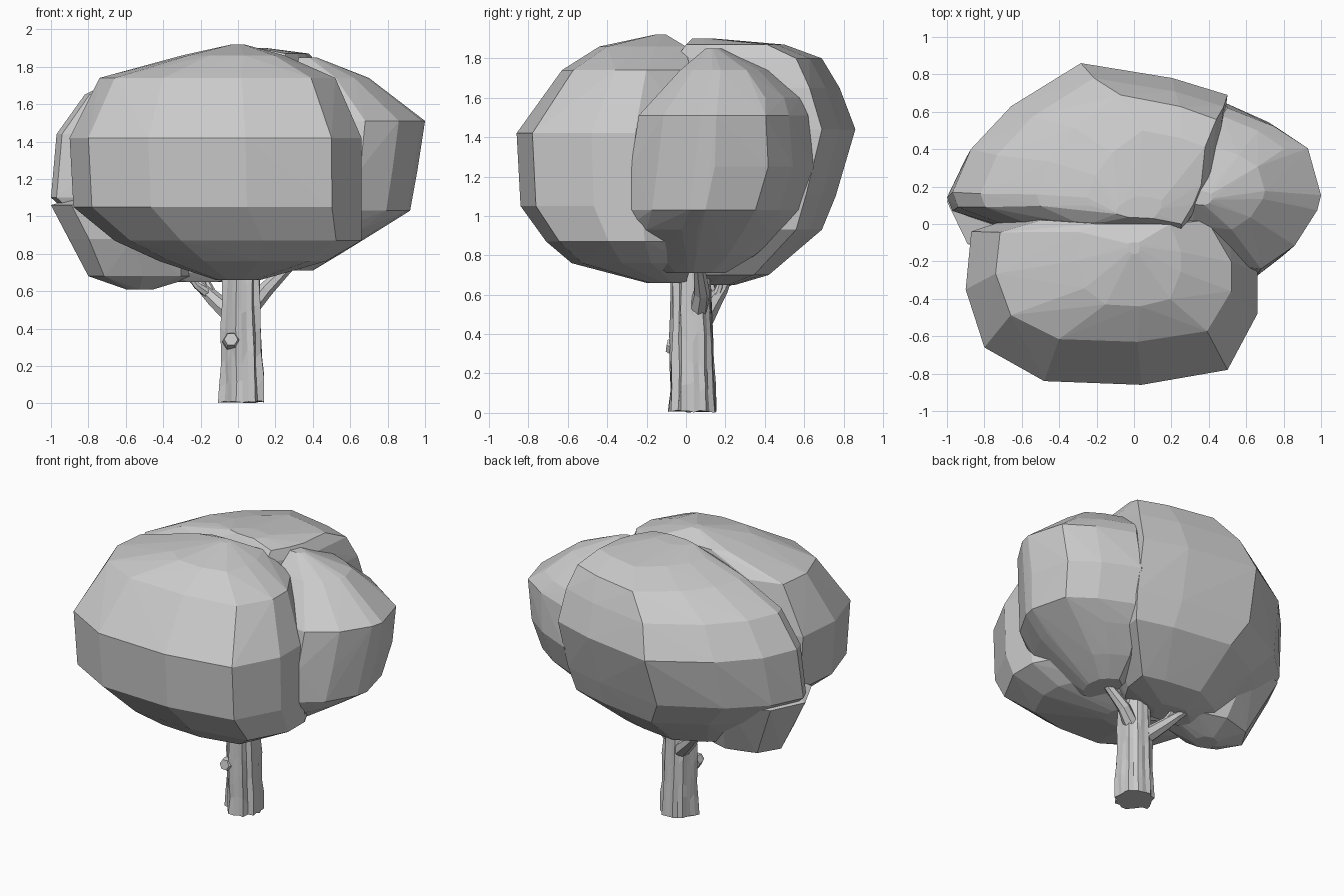
import bpy, bmesh, math, random
from mathutils import Vector

if "Cube" in bpy.data.objects:
    bpy.data.objects.remove(bpy.data.objects["Cube"])

random.seed(7)


def finish(bm, name):
    bmesh.ops.recalc_face_normals(bm, faces=bm.faces)
    mesh = bpy.data.meshes.new(name)
    bm.to_mesh(mesh)
    bm.free()
    obj = bpy.data.objects.new(name, mesh)
    bpy.context.collection.objects.link(obj)
    return obj


def leaf_clump(name, plan, levels):
    """Faceted clump: the plan outline is fitted to the extents of each level
    (z, x low, x high, y low, y high), then wrapped in a convex hull."""
    x0, x1 = min(p[0] for p in plan), max(p[0] for p in plan)
    y0, y1 = min(p[1] for p in plan), max(p[1] for p in plan)
    bm = bmesh.new()
    for z, xa, xb, ya, yb in levels:
        for x, y in plan:
            bm.verts.new((xa + (x - x0) / (x1 - x0) * (xb - xa),
                          ya + (y - y0) / (y1 - y0) * (yb - ya), z))
    hull = bmesh.ops.convex_hull(bm, input=bm.verts)
    bmesh.ops.delete(bm, geom=[v for v in bm.verts if not v.link_faces], context='VERTS')
    return finish(bm, name)


# Foliage clumps
leaf_clump("front_foliage",
           [(-.87, -.04), (-.9, -.35), (-.8, -.66), (-.48, -.84), (.04, -.86), (.5, -.78),
            (.66, -.48), (.66, -.26), (.5, .05), (-.6, .05)],
           [(0.66, -.12, .12, -.2, 0), (0.76, -.42, .47, -.58, .03), (0.87, -.66, .66, -.71, .05),
            (1.05, -.88, .66, -.84, .05), (1.42, -.9, .66, -.86, .05), (1.74, -.74, .52, -.63, .02),
            (1.86, -.3, .25, -.44, 0), (1.92, -.03, .03, -.16, -.1)])
leaf_clump("back_foliage",
           [(-1, .17), (-.9, .4), (-.68, .63), (-.3, .86), (.2, .78), (.5, .69), (.45, .3),
            (.35, .1), (.2, -.1), (-.6, -.05), (-.97, .09)],
           [(0.65, -.35, -.05, .05, .25), (0.70, -.55, .22, 0, .42), (0.93, -.8, .45, -.05, .69),
            (1.10, -1, .48, -.1, .76), (1.44, -.97, .5, -.1, .86), (1.65, -.82, .48, -.08, .78),
            (1.80, -.52, .44, -.05, .69), (1.87, -.25, .38, 0, .5), (1.90, -.1, .15, .03, .15)])
leaf_clump("right_foliage",
           [(.68, -.3), (.86, -.16), (.98, .05), (1, .14), (.93, .42), (.75, .55), (.5, .66),
            (.2, .5), (.1, .1), (.3, -.25)],
           [(0.71, .2, .4, -.1, .2), (0.80, .15, .55, -.2, .35), (0.93, .1, .76, -.32, .5),
            (1.03, .1, .92, -.3, .57), (1.25, .1, .96, -.28, .65), (1.51, .1, 1, -.24, .62),
            (1.60, .15, .86, -.13, .58), (1.74, .2, .7, -.03, .42), (1.85, .3, .42, .1, .18)])
leaf_clump("low_left_foliage",
           [(math.cos(a), math.sin(a)) for a in (math.tau * i / 8 for i in range(8))],
           [(0.61, -.6, -.45, 0, .15), (0.68, -.8, -.22, -.1, .3), (0.88, -.9, -.2, -.2, .38),
            (1.06, -1, -.25, -.2, .44), (1.12, -.8, -.3, -.1, .3)])

# Trunk with rough vertical bark ridges
SIDES = 24
ridge = [random.uniform(0.86, 1.07) for _ in range(SIDES)]
bm = bmesh.new()
rings = []
for z, cx, cy, r in [(0.0, .025, .04, .126), (0.12, .025, .04, .121), (0.25, .022, .037, .117),
                     (0.38, .02, .035, .113), (0.52, .02, .03, .108), (0.66, .02, .03, .103),
                     (0.85, .02, .03, .095)]:
    ring = []
    for i in range(SIDES):
        a = math.tau * i / SIDES
        rr = r * ridge[i] * random.uniform(0.95, 1.05)
        zz = z + (random.uniform(-.04, .04) if z > 0 else random.uniform(0, .015))
        ring.append(bm.verts.new((cx + rr * math.cos(a), cy + rr * math.sin(a), zz)))
    rings.append(ring)
for lo, up in zip(rings, rings[1:]):
    for i in range(SIDES):
        j = (i + 1) % SIDES
        bm.faces.new((lo[i], lo[j], up[j], up[i]))
bm.faces.new(rings[0])
bm.faces.new(rings[-1])
finish(bm, "trunk")


def limb(name, path, radii, sides=7):
    """Faceted tapering tube through the path points."""
    bm = bmesh.new()
    pts = [Vector(p) for p in path]
    loops = []
    for k, (p, r) in enumerate(zip(pts, radii)):
        d = (pts[min(k + 1, len(pts) - 1)] - pts[max(k - 1, 0)]).normalized()
        q = d.to_track_quat('Z', 'Y')
        loops.append([bm.verts.new(p + q @ Vector((r * math.cos(a), r * math.sin(a), 0)))
                      for a in (math.tau * i / sides for i in range(sides))])
    for lo, up in zip(loops, loops[1:]):
        for i in range(sides):
            j = (i + 1) % sides
            bm.faces.new((lo[i], lo[j], up[j], up[i]))
    bm.faces.new(loops[0])
    bm.faces.new(loops[-1])
    return finish(bm, name)


# Branches and a cut stub on the front
limb("left_branch", [(-.02, .08, .46), (-.13, .14, .56), (-.19, .18, .62), (-.28, .22, .70)],
     [.055, .042, .032, .018])
limb("left_twig", [(-.15, .15, .58), (-.22, .13, .63), (-.27, .12, .69)], [.028, .02, .012], 6)
limb("left_upper_twig", [(-.12, .14, .56), (-.16, .17, .64), (-.17, .18, .70)], [.022, .017, .01], 6)
limb("right_branch", [(.07, .06, .52), (.15, .08, .61), (.25, .07, .71), (.36, .06, .82)],
     [.05, .042, .032, .025])
limb("front_stub", [(-.035, -.03, .33), (-.036, -.075, .338), (-.037, -.097, .342)],
     [.05, .045, .036], 6)
